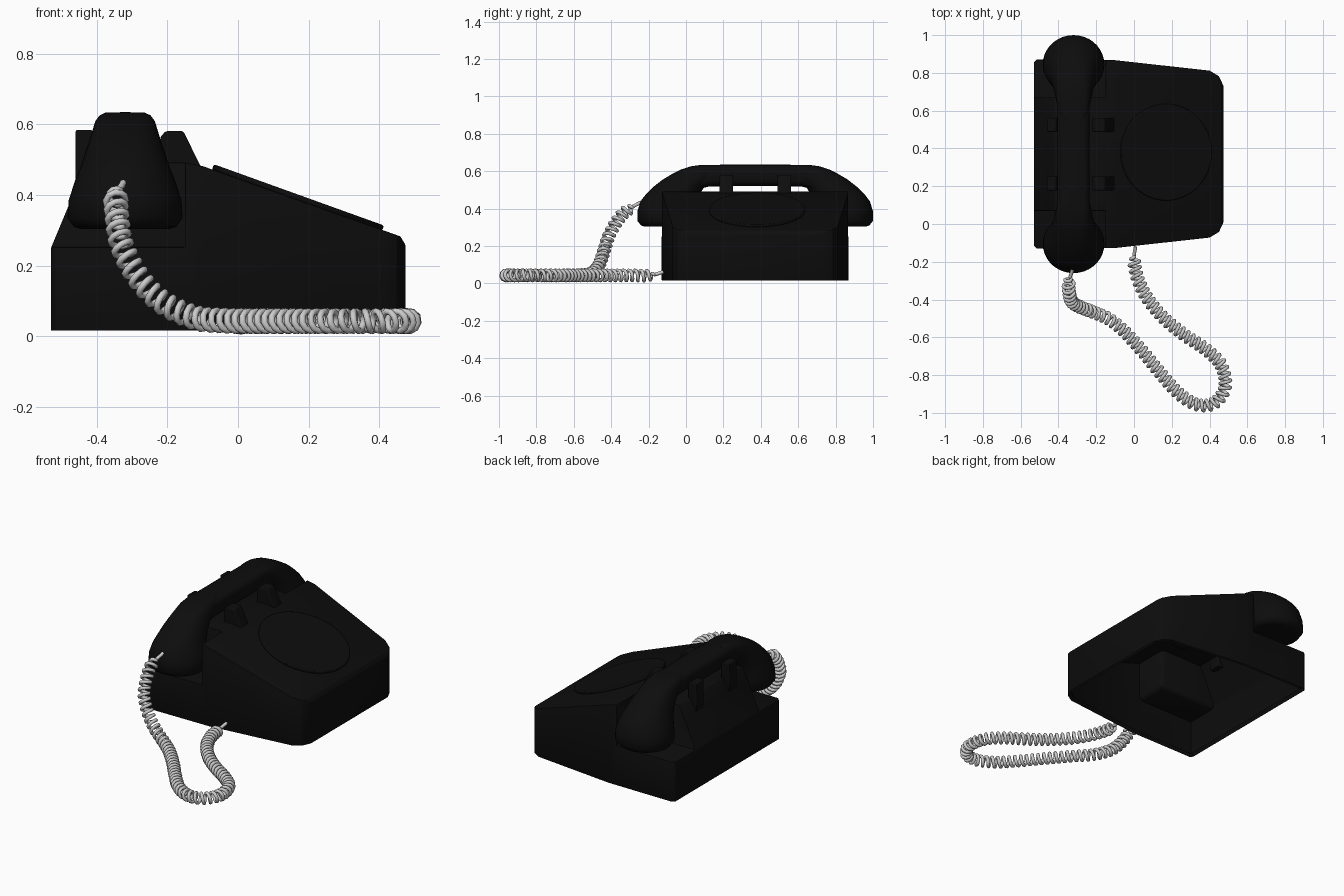
import bpy, bmesh, math
from mathutils import Vector

if "Cube" in bpy.data.objects:
    bpy.data.objects.remove(bpy.data.objects["Cube"])

CY = 0.37   # y of the telephone's symmetry plane
HX = -0.32  # x of the handset axis

black = bpy.data.materials.new("black_plastic")
black.diffuse_color = (0.004, 0.004, 0.004, 1)
black.use_nodes = True
black.node_tree.nodes["Principled BSDF"].inputs["Base Color"].default_value = black.diffuse_color


def add(name, bm, mat=black):
    bmesh.ops.recalc_face_normals(bm, faces=bm.faces[:])
    me = bpy.data.meshes.new(name)
    bm.to_mesh(me)
    bm.free()
    ob = bpy.data.objects.new(name, me)
    bpy.context.collection.objects.link(ob)
    if mat:
        me.materials.append(mat)
    return ob


def loft(name, rings):
    bm = bmesh.new()
    vs = [[bm.verts.new(p) for p in r] for r in rings]
    n = len(rings[0])
    for a, b in zip(vs, vs[1:]):
        for i in range(n):
            bm.faces.new((a[i], a[(i + 1) % n], b[(i + 1) % n], b[i]))
    bm.faces.new(vs[0])
    bm.faces.new(vs[-1])
    return add(name, bm)


def prism_y(name, prof, y0, y1):
    return loft(name, [[(x, y, z) for x, z in prof] for y in (y0, y1)])


def apply_mods(ob):
    dg = bpy.context.evaluated_depsgraph_get()
    me = bpy.data.meshes.new_from_object(ob.evaluated_get(dg))
    ob.modifiers.clear()
    ob.data = me


def smooth(ob, angle=35):
    bpy.ops.object.select_all(action='DESELECT')
    ob.select_set(True)
    bpy.context.view_layer.objects.active = ob
    bpy.ops.object.shade_smooth_by_angle(angle=math.radians(angle))


def bevel(ob, width, segments=2):
    m = ob.modifiers.new("bevel", 'BEVEL')
    m.width, m.segments = width, segments
    m.limit_method, m.angle_limit = 'ANGLE', math.radians(25)


def superellipse(n, a, b, e):
    pts = []
    for i in range(n):
        t = 2 * math.pi * i / n
        c, s = math.cos(t), math.sin(t)
        pts.append((a * math.copysign(abs(c) ** (2 / e), c),
                    b * math.copysign(abs(s) ** (2 / e), s)))
    return pts


# Housing: tapered plan, trimmed to the side profile, with two cup recesses
half_plan = [(-0.53, 0.485), (-0.515, 0.5), (-0.10, 0.497), (0.40, 0.442),
             (0.45, 0.412), (0.474, 0.36)]
plan = [(x, CY + w) for x, w in half_plan] + [(x, CY - w) for x, w in reversed(half_plan)]
body = loft("housing", [[(x, y, z) for x, y in plan] for z in (0.016, 0.7)])
profile = [(-0.6, -0.1), (0.6, -0.1), (0.6, 0.26), (0.474, 0.26), (0.46, 0.283),
           (-0.10, 0.482), (-0.15, 0.492), (-0.42, 0.49), (-0.455, 0.43), (-0.53, 0.25), (-0.6, 0.25)]
cutters = [("INTERSECT", prism_y("profile_cutter", profile, -0.5, 1.2))]
recess = [(-0.8, 0.252), (-0.15, 0.252), (-0.15, 0.8), (-0.8, 0.8)]
for y0, y1 in ((-0.5, 0.07), (0.67, 1.3)):
    cutters.append(("DIFFERENCE", prism_y("recess_cutter", recess, y0, y1)))
for op, c in cutters:
    m = body.modifiers.new("cut", 'BOOLEAN')
    m.operation, m.object, m.solver = op, c, 'EXACT'
bevel(body, 0.015)
apply_mods(body)
for _, c in cutters:
    bpy.data.objects.remove(c)

# Open the underside and give the shell a wall thickness
bm = bmesh.new()
bm.from_mesh(body.data)
bmesh.ops.delete(bm, geom=[f for f in bm.faces if f.normal.z < -0.98 and f.calc_center_median().z < 0.03],
                 context='FACES')
bm.to_mesh(body.data)
bm.free()
m = body.modifiers.new("wall", 'SOLIDIFY')
m.thickness, m.offset = 0.025, -1
apply_mods(body)
smooth(body)

# Cradle prongs
outer = [(-0.46, 0.40), (-0.46, 0.585), (-0.415, 0.585), (-0.405, 0.57), (-0.405, 0.40)]
inner = [(-0.22, 0.46), (-0.22, 0.565), (-0.205, 0.581), (-0.155, 0.581), (-0.105, 0.48), (-0.105, 0.46)]
for y in (0.178, 0.488):
    for name, prof in (("outer_prong", outer), ("inner_prong", inner)):
        p = prism_y(name, prof, y, y + 0.074)
        bevel(p, 0.005)
        smooth(p)

# Dial plate lying on the slope
bm = bmesh.new()
bmesh.ops.create_cone(bm, cap_ends=True, segments=64, radius1=0.256, radius2=0.256, depth=0.016)
dial = add("dial_plate", bm)
dial.location = (0.17, 0.38, 0.393)
dial.rotation_euler = (0, math.radians(19.8), 0)
bevel(dial, 0.005)
smooth(dial)

# Handset grip: (y, bottom z, top z)
grip = [(0.0, 0.48, 0.60), (0.06, 0.503, 0.626), (0.12, 0.518, 0.634), (0.2, 0.52, 0.635)]
grip += [(2 * CY - y, b, t) for y, b, t in reversed(grip)]
rings = []
for y, b, t in grip:
    rings.append([(HX + u, y, (b + t) / 2 + v) for u, v in superellipse(28, 0.085, (t - b) / 2, 3.5)])
smooth(loft("handset_grip", rings))

# Ear and mouth cups: (z, front y, back y, half width, squareness)
cup = [(0.304, -0.22, 0.015, 0.125, 2), (0.31, -0.24, 0.035, 0.145, 2), (0.335, -0.26, 0.05, 0.163, 2),
       (0.385, -0.26, 0.055, 0.16, 2), (0.44, -0.243, 0.06, 0.142, 2.1), (0.48, -0.212, 0.075, 0.126, 2.2),
       (0.52, -0.17, 0.10, 0.113, 2.3), (0.555, -0.125, 0.14, 0.101, 2.5), (0.585, -0.075, 0.17, 0.092, 2.6),
       (0.61, -0.025, 0.19, 0.084, 2.8), (0.626, 0.025, 0.2, 0.072, 2.8), (0.634, 0.08, 0.2, 0.055, 2.8)]
for name, side in (("mouth_cup", 1), ("ear_cup", -1)):
    rings = []
    for z, y0, y1, w, e in cup:
        rings.append([(HX + u, CY + side * ((y0 + y1) / 2 + v - CY), z)
                      for u, v in superellipse(36, w, (y1 - y0) / 2, e)])
    smooth(loft(name, rings), 50)

# Coiled cord: helix wound round a smooth path
path = [Vector(p) for p in (
    (-0.325, -0.24, 0.435), (-0.345, -0.31, 0.395), (-0.343, -0.36, 0.345), (-0.33, -0.41, 0.26),
    (-0.285, -0.44, 0.17), (-0.22, -0.465, 0.1), (-0.13, -0.505, 0.055), (-0.05, -0.57, 0.045),
    (0.05, -0.68, 0.043), (0.14, -0.79, 0.043), (0.24, -0.9, 0.043), (0.34, -0.958, 0.043),
    (0.43, -0.945, 0.043), (0.483, -0.86, 0.043), (0.46, -0.745, 0.043), (0.375, -0.66, 0.043),
    (0.27, -0.59, 0.043), (0.165, -0.505, 0.043), (0.075, -0.4, 0.043), (0.02, -0.29, 0.043),
    (0.0, -0.19, 0.043), (0.008, -0.12, 0.062))]
ext = [2 * path[0] - path[1]] + path + [2 * path[-1] - path[-2]]
dense = []
for a, b, c, d in zip(ext, ext[1:], ext[2:], ext[3:]):
    for k in range(40):
        t = k / 40
        dense.append(0.5 * (2 * b + (c - a) * t + (2 * a - 5 * b + 4 * c - d) * t ** 2
                            + (3 * b - a - 3 * c + d) * t ** 3))
dense.append(path[-1])
total = sum((q - p).length for p, q in zip(dense, dense[1:]))
pitch, per_turn = 0.033, 10
step = pitch / per_turn
points, run, target = [dense[0]], 0.0, 0.0
normal = Vector((0, 0, 1))
for p, q in zip(dense, dense[1:]):
    seg = (q - p).length
    tan = (q - p).normalized()
    normal = (normal - tan * normal.dot(tan)).normalized()
    side = tan.cross(normal)
    while target <= run + seg:
        ang = 2 * math.pi * target / pitch
        r = 0.028 * max(0, min(1, (min(target, total - target) - 0.05) / 0.03))
        points.append(p + tan * (target - run) + r * (math.cos(ang) * normal + math.sin(ang) * side))
        target += step
    run += seg
points.append(dense[-1])
points = points[1:]
cu = bpy.data.curves.new("coiled_cord", 'CURVE')
cu.dimensions = '3D'
cu.bevel_depth, cu.bevel_resolution, cu.use_fill_caps = 0.0095, 2, True
sp = cu.splines.new('POLY')
sp.points.add(len(points) - 1)
for s, p in zip(sp.points, points):
    s.co = (*p, 1)
tmp = bpy.data.objects.new("cord_curve", cu)
bpy.context.collection.objects.link(tmp)
me = bpy.data.meshes.new_from_object(tmp.evaluated_get(bpy.context.evaluated_depsgraph_get()))
bpy.data.objects.remove(tmp)
cord = bpy.data.objects.new("coiled_cord", me)
bpy.context.collection.objects.link(cord)
smooth(cord, 60)
